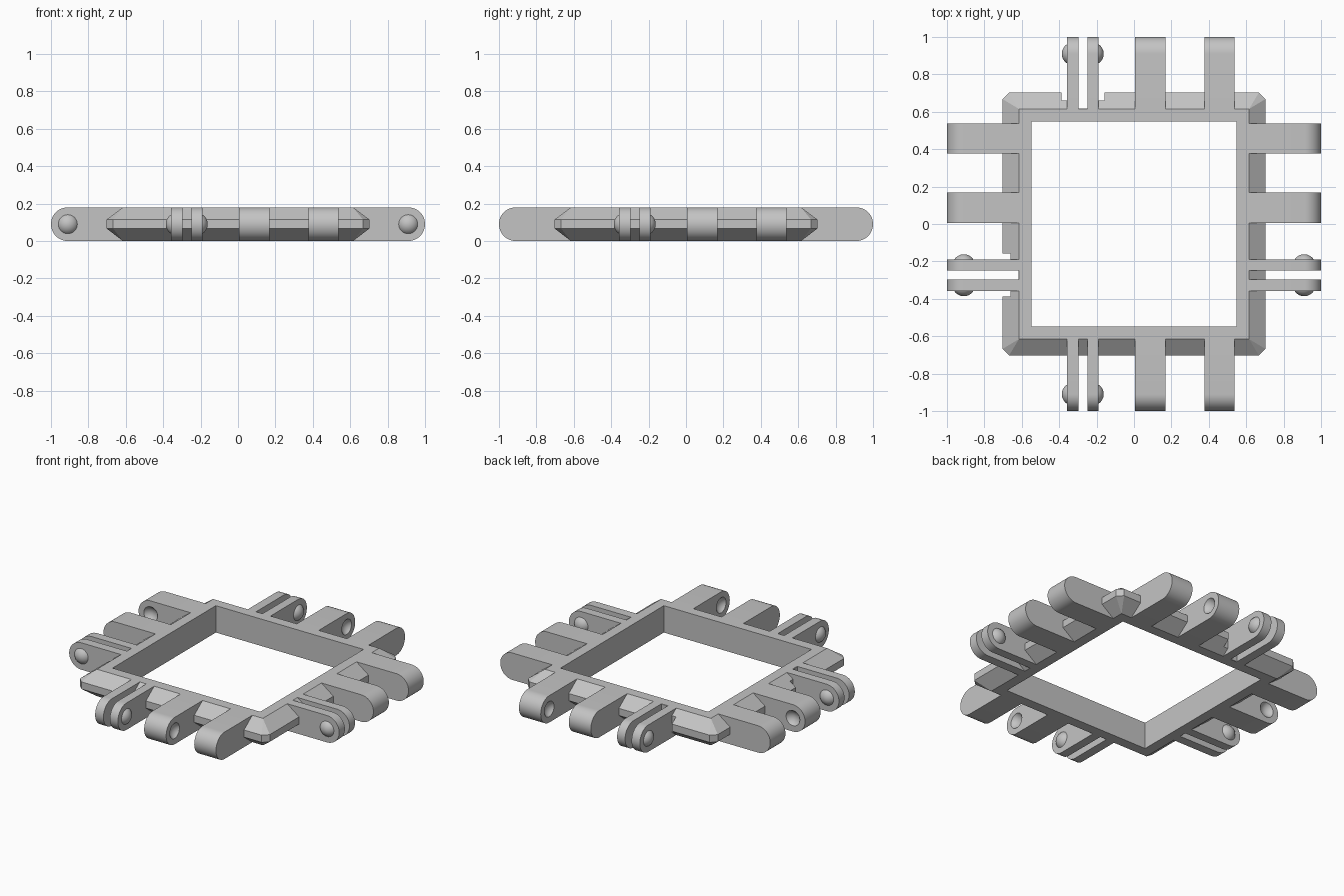
import bpy, bmesh, math
from mathutils import Matrix, Vector

if "Cube" in bpy.data.objects:
    bpy.data.objects.remove(bpy.data.objects["Cube"], do_unlink=True)

H = 0.18                    # thickness of the whole frame
MID = H / 2
RIM, OUTER, CHAMFER, WINDOW = 0.615, 0.703, 0.035, 0.547
HINGE = 1.0 - MID           # distance of the hinge axis from the centre
BALL_R, BALL_H = 0.051, 0.028
SPHERE = (BALL_R ** 2 + BALL_H ** 2) / (2 * BALL_H)

grey = bpy.data.materials.new("plain grey")
grey.use_nodes = True
grey.diffuse_color = (0.55, 0.55, 0.55, 1)
grey.node_tree.nodes["Principled BSDF"].inputs["Base Color"].default_value = (0.55, 0.55, 0.55, 1)

# Each side maps (along, outward, up) to world space
SIDES = {
    "front": lambda u, v, z: Vector((u, -v, z)),
    "back": lambda u, v, z: Vector((u, v, z)),
    "right": lambda u, v, z: Vector((-v, u, z)),
    "left": lambda u, v, z: Vector((v, u, z)),
}


def finish(name, bm, place=None):
    if place:
        for vert in bm.verts:
            vert.co = place(*vert.co)
    bmesh.ops.recalc_face_normals(bm, faces=bm.faces)
    mesh = bpy.data.meshes.new(name)
    bm.to_mesh(mesh)
    bm.free()
    mesh.materials.append(grey)
    ob = bpy.data.objects.new(name, mesh)
    bpy.context.collection.objects.link(ob)
    return ob


def box(name, low, high, place=None):
    bm = bmesh.new()
    bmesh.ops.create_cube(bm, size=1)
    for vert in bm.verts:
        vert.co = Vector([lo + (c + 0.5) * (hi - lo) for c, lo, hi in zip(vert.co, low, high)])
    return finish(name, bm, place)


def ball(name, centre, place, cut=None):
    """Sphere with its poles along the side; cut = (position, direction) keeps a cap."""
    bm = bmesh.new()
    bmesh.ops.create_uvsphere(bm, u_segments=32, v_segments=24, radius=SPHERE)
    bmesh.ops.rotate(bm, verts=bm.verts, matrix=Matrix.Rotation(math.pi / 2, 3, "Y"))
    bmesh.ops.translate(bm, verts=bm.verts, vec=centre)
    if cut:
        geom = bm.verts[:] + bm.edges[:] + bm.faces[:]
        bmesh.ops.bisect_plane(bm, geom=geom, plane_co=(cut[0], 0, 0),
                               plane_no=(cut[1], 0, 0), clear_inner=True)
        bmesh.ops.holes_fill(bm, edges=bm.edges, sides=0)
    return finish(name, bm, place)


def carve(ob, cutter):
    mod = ob.modifiers.new("carve", "BOOLEAN")
    mod.operation, mod.solver, mod.object = "DIFFERENCE", "EXACT", cutter
    graph = bpy.context.evaluated_depsgraph_get()
    mesh = bpy.data.meshes.new_from_object(ob.evaluated_get(graph))
    ob.modifiers.clear()
    ob.data = mesh
    bpy.data.objects.remove(cutter, do_unlink=True)


def lug(name, u0, u1, place):
    """Arm with a half-round tip, extruded along the side."""
    outline = [(RIM, 0)]
    for i in range(25):
        a = math.pi * (i / 24 - 0.5)
        outline.append((HINGE + MID * math.cos(a), MID + MID * math.sin(a)))
    outline.append((RIM, H))
    bm = bmesh.new()
    face = bm.faces.new([bm.verts.new((u0, v, z)) for v, z in outline])
    new = bmesh.ops.extrude_face_region(bm, geom=[face])["geom"]
    bmesh.ops.translate(bm, vec=(u1 - u0, 0, 0),
                        verts=[g for g in new if isinstance(g, bmesh.types.BMVert)])
    return finish(name, bm, place)


def smooth(ob):
    bpy.ops.object.select_all(action="DESELECT")
    ob.select_set(True)
    bpy.context.view_layer.objects.active = ob
    bpy.ops.object.shade_smooth_by_angle(angle=math.radians(30))


# Square frame: hull of flat rims and a chamfered waist
bm = bmesh.new()
for sx in (-1, 1):
    for sy in (-1, 1):
        for z in (0, H):
            bm.verts.new((sx * RIM, sy * RIM, z))
        for z in (0.067, 0.115):
            bm.verts.new((sx * OUTER, sy * (OUTER - CHAMFER), z))
            bm.verts.new((sx * (OUTER - CHAMFER), sy * OUTER, z))
bmesh.ops.convex_hull(bm, input=bm.verts)
bmesh.ops.dissolve_limit(bm, angle_limit=0.01, verts=bm.verts, edges=bm.edges)
frame = finish("square_frame", bm)
carve(frame, box("window_cutter", (-WINDOW, -WINDOW, -1), (WINDOW, WINDOW, 1)))

for side, place in SIDES.items():
    # Clearance notch and slot around the thin pair
    carve(frame, box("notch_cutter", (-0.388, 0.66, -1), (-0.158, 1, 1), place))
    carve(frame, box("slot_cutter", (-0.297, RIM + 0.002, -1), (-0.249, 1, 1), place))

    # Thin pair of arms with outward snap bumps
    for part, u0, u1, face, out in (("outer", -0.358, -0.297, -0.358, -1),
                                    ("inner", -0.249, -0.19, -0.19, 1)):
        smooth(lug(f"{side}_{part}_thin_arm", u0, u1, place))
        centre = (face - out * (SPHERE - BALL_H), HINGE, MID)
        smooth(ball(f"{side}_{part}_snap_bump", centre, place, (face, out)))

    # Thick pair of arms with facing sockets
    for part, u0, u1, face, out in (("inner", 0.005, 0.168, 0.168, 1),
                                    ("outer", 0.376, 0.537, 0.376, -1)):
        arm = lug(f"{side}_{part}_thick_arm", u0, u1, place)
        centre = (face + out * (SPHERE - BALL_H), HINGE, MID)
        carve(arm, ball("socket_cutter", centre, place))
        smooth(arm)
